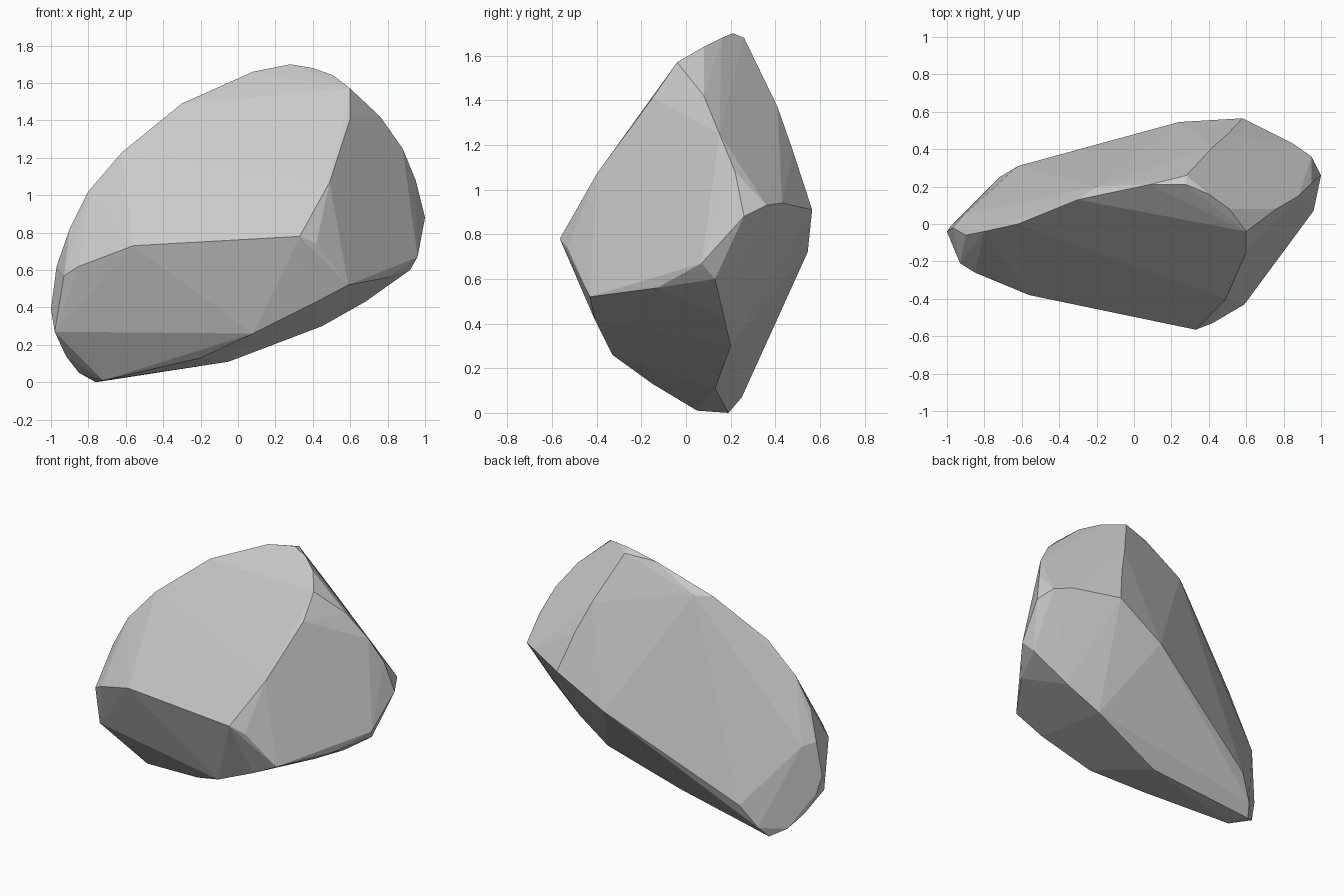
import bpy, bmesh, math

# Faceted boulder: outline points of each main facet, wrapped in a convex hull
crest = [(0.6, -0.04, 1.57), (0.51, 0.08, 1.64), (0.4, 0.16, 1.68), (0.28, 0.21, 1.7),
         (0.08, 0.21, 1.66), (-0.3, 0.13, 1.49),
         (-0.62, 0.0, 1.23), (-0.8, -0.04, 1.02), (-0.9, -0.06, 0.82)]
front_ridge = [(0.33, -0.565, 0.78), (-0.56, -0.38, 0.73),
               (-0.85, -0.26, 0.62), (-0.93, -0.21, 0.57), (0.49, -0.4, 1.07), (0.6, -0.15, 1.41)]
underside = [(0.42, -0.53, 0.74), (0.59, -0.43, 0.52), (0.4, -0.41, 0.42),
             (0.08, -0.33, 0.26), (-0.2, -0.15, 0.13), (-0.72, 0.05, 0.01),
             (-0.05, 0.13, 0.11), (0.45, 0.2, 0.3), (0.68, 0.17, 0.43), (0.92, 0.13, 0.6)]
right_end = [(0.8, -0.13, 0.56), (0.96, 0.07, 0.67), (1.0, 0.26, 0.88), (0.95, 0.22, 1.08),
             (0.88, 0.15, 1.25), (0.76, 0.08, 1.42), (0.95, 0.36, 0.93), (0.85, 0.43, 0.94),
             (0.58, 0.565, 0.91)]
back = [(0.28, 0.26, 1.68), (-0.2, 0.2, 1.5), (0.42, 0.41, 1.37), (0.5, 0.48, 1.17),
        (0.24, 0.545, 0.72), (-0.62, 0.31, 0.22), (-0.72, 0.25, 0.07)]
left_end = [(-0.76, 0.19, 0.0), (-0.85, 0.12, 0.05), (-0.92, 0.04, 0.14), (-0.98, -0.09, 0.27),
            (-0.98, -0.01, 0.28), (-1.0, -0.04, 0.39), (-0.97, -0.02, 0.62), (-0.91, 0.05, 0.6)]

bm = bmesh.new()
for group in (crest, front_ridge, underside, right_end, back, left_end):
    for p in group:
        bm.verts.new(p)
bmesh.ops.convex_hull(bm, input=bm.verts[:])
loose = [v for v in bm.verts if not v.link_faces]
bmesh.ops.delete(bm, geom=loose, context='VERTS')

# Merge almost coplanar triangles into broad flat facets
bmesh.ops.dissolve_limit(bm, angle_limit=math.radians(2), verts=bm.verts[:], edges=bm.edges[:])
bmesh.ops.recalc_face_normals(bm, faces=bm.faces[:])

mesh = bpy.data.meshes.new("boulder")
bm.to_mesh(mesh)
bm.free()
boulder = bpy.data.objects.new("boulder", mesh)
bpy.context.collection.objects.link(boulder)
